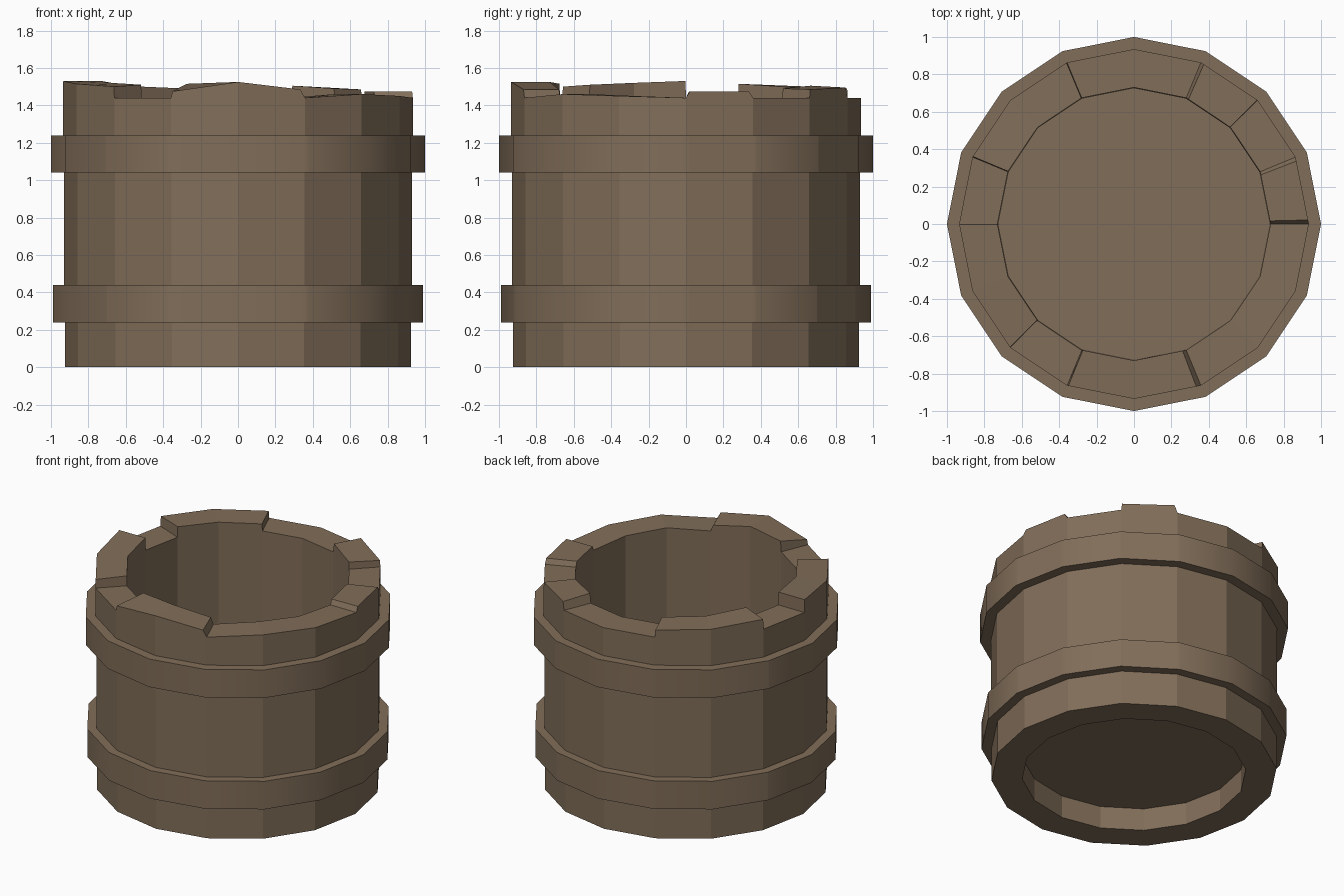
import bpy, bmesh, math

if "Cube" in bpy.data.objects:
    bpy.data.objects.remove(bpy.data.objects["Cube"])

SIDES = 16
stone = bpy.data.materials.new("brown_stone")
stone.diffuse_color = (0.22, 0.155, 0.10, 1)
stone.use_nodes = True
stone.node_tree.nodes["Principled BSDF"].inputs["Base Color"].default_value = stone.diffuse_color


def chord_point(k, r, z):
    """Point on the 16-sided outline; k counts corners and may be fractional."""
    i = math.floor(k)
    t = k - i
    a, b = (2 * math.pi * n / SIDES for n in (i, i + 1))
    return (r * ((1 - t) * math.cos(a) + t * math.cos(b)),
            r * ((1 - t) * math.sin(a) + t * math.sin(b)), z)


def finish(bm, name):
    bmesh.ops.recalc_face_normals(bm, faces=bm.faces)
    mesh = bpy.data.meshes.new(name)
    bm.to_mesh(mesh)
    bm.free()
    mesh.materials.append(stone)
    ob = bpy.data.objects.new(name, mesh)
    bpy.context.collection.objects.link(ob)
    return ob


# Broken rim: (corner position, outer height, inner height)
LOW = 1.44
rim = [
    (0, LOW, LOW), (0.06, 1.475, 1.475), (0.94, 1.475, 1.475), (1, LOW, LOW),
    (2, LOW, LOW), (2.01, 1.485, 1.49), (2.95, 1.495, 1.505), (3, LOW, LOW),
    (4, LOW, LOW),
    (5, LOW, LOW), (5.01, 1.49, 1.49), (6, 1.50, 1.50), (6.99, 1.51, 1.515), (7, LOW, LOW),
    (8, LOW, LOW), (8.01, 1.53, 1.53), (9, 1.515, 1.52), (9.99, 1.50, 1.51), (10, LOW, LOW),
    (11, LOW, LOW), (11.02, 1.475, 1.515), (12, 1.525, 1.525), (12.93, 1.485, 1.485),
    (13, LOW, LOW), (14, 1.46, 1.46), (15, 1.45, 1.45),
]

# Outer wall with two raised bands
outer = [(0.925, 0), (0.925, 0.24), (0.99, 0.24), (0.99, 0.44), (0.93, 0.44),
         (0.93, 1.04), (1.0, 1.04), (1.0, 1.24), (0.935, 1.24)]
BAND_FACES = (2, 6)

bm = bmesh.new()
columns = []
for k, z_out, z_in in rim:
    profile = outer + [(0.935, z_out), (0.73, z_in), (0.725, 0)]
    columns.append([bm.verts.new(chord_point(k, r, z)) for r, z in profile])
for c, d in zip(columns, columns[1:] + columns[:1]):
    n = len(c)
    for j in range(n):
        m = (j + 1) % n
        face = bm.faces.new((c[j], d[j], d[m], c[m]))
        face.smooth = j in BAND_FACES
finish(bm, "banded_wall")

# Floor disc closing the shaft
bm = bmesh.new()
bm.faces.new([bm.verts.new(chord_point(k, 0.726, 0.16)) for k in range(SIDES)])
finish(bm, "floor")
